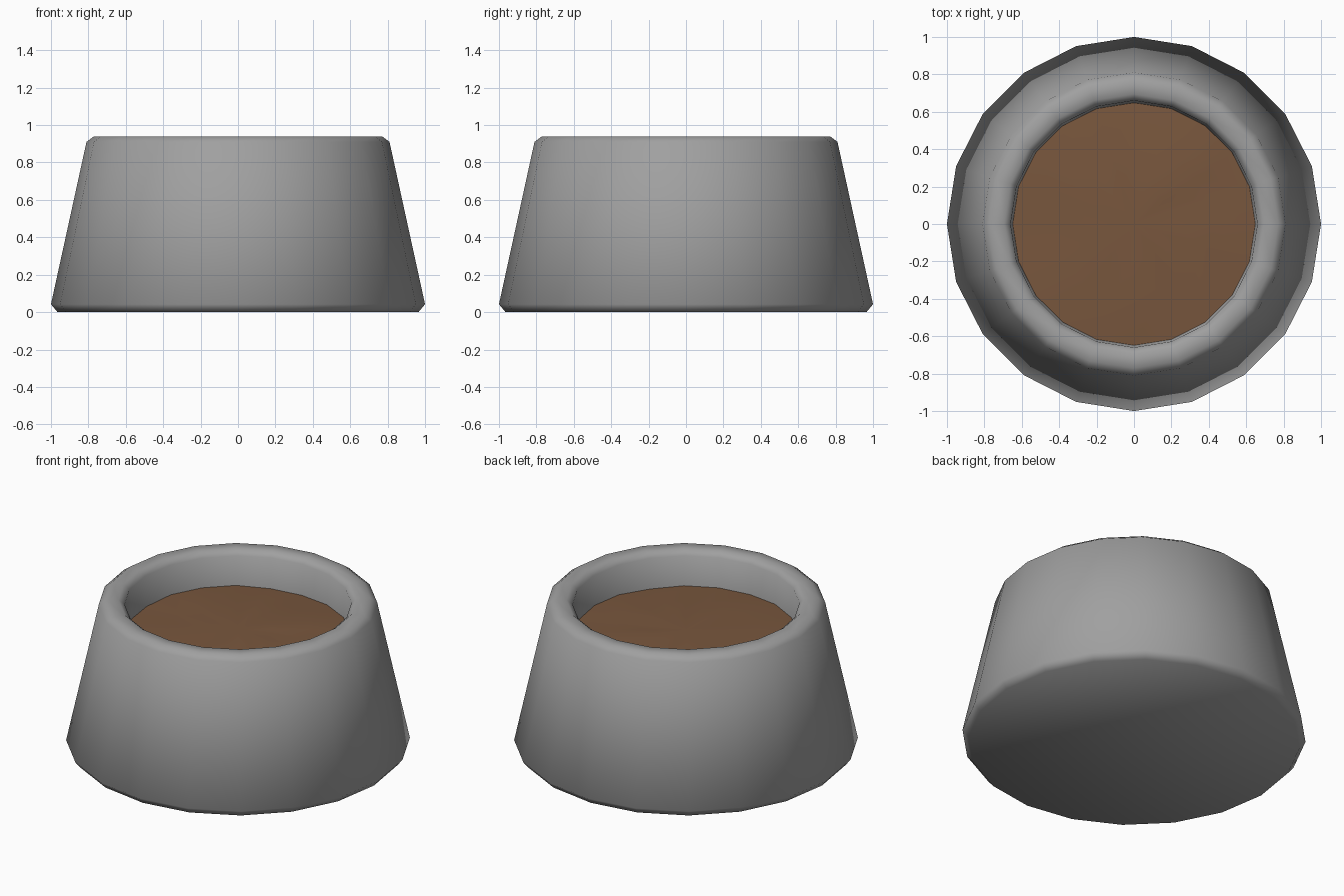
import bpy, bmesh, math, random

if "Cube" in bpy.data.objects:
    bpy.data.objects.remove(bpy.data.objects["Cube"])

SIDES = 20
random.seed(4)


def material(name, rgb):
    m = bpy.data.materials.new(name)
    m.diffuse_color = (*rgb, 1)
    m.use_nodes = True
    m.node_tree.nodes["Principled BSDF"].inputs["Base Color"].default_value = m.diffuse_color
    return m


def ring(bm, r, z, jitter=0.0):
    return [bm.verts.new((r * math.cos(2 * math.pi * i / SIDES),
                          r * math.sin(2 * math.pi * i / SIDES),
                          z + random.uniform(-jitter, jitter))) for i in range(SIDES)]


def bridge(bm, a, b):
    for i in range(SIDES):
        j = (i + 1) % SIDES
        bm.faces.new((a[i], a[j], b[j], b[i]))


def finish(bm, name, mat, angle):
    bmesh.ops.recalc_face_normals(bm, faces=bm.faces)
    me = bpy.data.meshes.new(name)
    bm.to_mesh(me)
    bm.free()
    ob = bpy.data.objects.new(name, me)
    bpy.context.collection.objects.link(ob)
    me.materials.append(mat)
    bpy.ops.object.select_all(action='DESELECT')
    ob.select_set(True)
    bpy.context.view_layer.objects.active = ob
    bpy.ops.object.shade_smooth_by_angle(angle=math.radians(angle))
    return ob


# Pot: tapered wall with bevelled foot and rim, hollow inside
profile = [(0.965, 0.0), (1.0, 0.042), (0.81, 0.91), (0.77, 0.94),
           (0.695, 0.94), (0.66, 0.91), (0.645, 0.66)]
bm = bmesh.new()
rings = [ring(bm, r, z) for r, z in profile]
for a, b in zip(rings, rings[1:]):
    bridge(bm, a, b)
bm.faces.new(rings[0])
bm.faces.new(rings[-1])
finish(bm, "pot", material("stone grey", (0.35, 0.35, 0.35)), 60)

# Soil: slightly uneven, gently mounded disc inside the pot
bm = bmesh.new()
soil = [ring(bm, 0.65, 0.72, 0.006), ring(bm, 0.42, 0.735, 0.008), ring(bm, 0.2, 0.74, 0.004)]
for a, b in zip(soil, soil[1:]):
    bridge(bm, a, b)
centre = bm.verts.new((0, 0, 0.742))
for i in range(SIDES):
    bm.faces.new((soil[-1][i], soil[-1][(i + 1) % SIDES], centre))
soil_ob = finish(bm, "soil", material("soil brown", (0.19, 0.095, 0.047)), 60)
if soil_ob.data.polygons[0].normal.z < 0:
    soil_ob.data.flip_normals()
